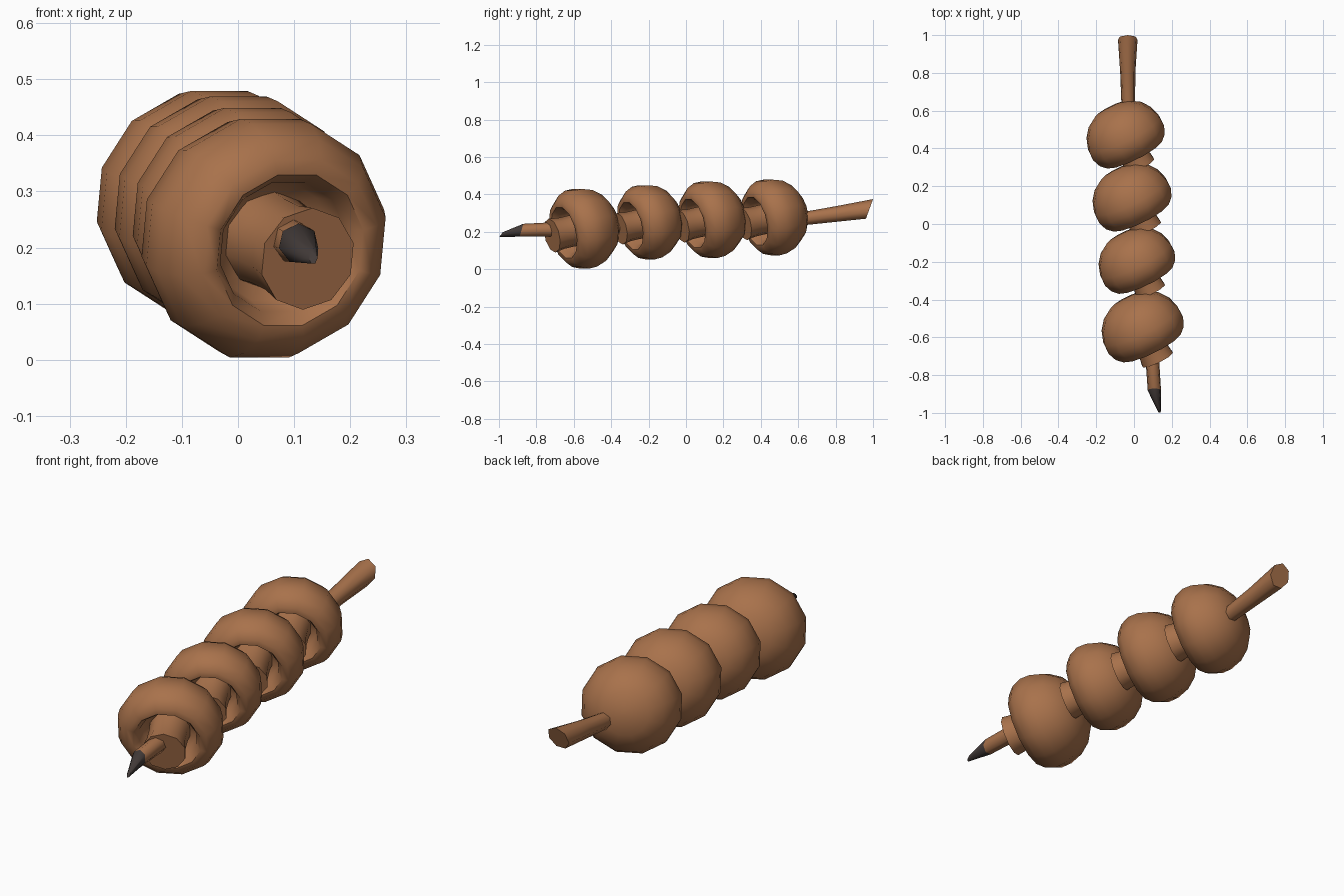
import bpy, bmesh, math
from mathutils import Vector, Matrix

if "Cube" in bpy.data.objects:
    bpy.data.objects.remove(bpy.data.objects["Cube"])


def material(name, rgb):
    m = bpy.data.materials.new(name)
    m.diffuse_color = (*rgb, 1)
    m.use_nodes = True
    m.node_tree.nodes["Principled BSDF"].inputs["Base Color"].default_value = m.diffuse_color
    return m


BROWN = material("roasted brown", (0.395, 0.168, 0.071))
CHAR = material("charred black", (0.055, 0.043, 0.04))


def loft(name, rings, mats, smooth=60):
    """Skin a list of vertex rings and cap both ends."""
    bm = bmesh.new()
    loops = [[bm.verts.new(p) for p in ring] for ring in rings]
    n = len(loops[0])
    for a, b in zip(loops, loops[1:]):
        for i in range(n):
            j = (i + 1) % n
            bm.faces.new((a[i], a[j], b[j], b[i]))
    bm.faces.new(loops[0])
    bm.faces.new(loops[-1])
    bmesh.ops.recalc_face_normals(bm, faces=bm.faces)
    me = bpy.data.meshes.new(name)
    bm.to_mesh(me)
    bm.free()
    for m in mats:
        me.materials.append(m)
    ob = bpy.data.objects.new(name, me)
    bpy.context.collection.objects.link(ob)
    bpy.ops.object.select_all(action='DESELECT')
    bpy.context.view_layer.objects.active = ob
    ob.select_set(True)
    bpy.ops.object.shade_smooth_by_angle(angle=math.radians(smooth))
    return ob


def lathe(name, profile, centre, axis, scale, sides, widen=1.0):
    """Turn a (radius, height) profile around a tilted axis."""
    mat = (Matrix.Translation(centre)
           @ axis.to_track_quat('Z', 'Y').to_matrix().to_4x4()
           @ Matrix.Scale(scale, 4))
    rings = [[mat @ Vector((widen * r * math.cos(a), r * math.sin(a), h))
              for a in (2 * math.pi * (i + 0.5) / sides for i in range(sides))]
             for r, h in profile]
    return loft(name, rings, [BROWN])


# Mushrooms: domed cap with a rolled rim and a hollow around the stem
CAP = [(0.02, -0.163), (0.10, -0.150), (0.158, -0.110), (0.194, -0.06),
       (0.213, 0.00), (0.214, 0.045), (0.196, 0.09), (0.165, 0.122),
       (0.138, 0.124), (0.118, 0.095), (0.108, 0.05), (0.05, 0.03)]
STEM = [(0.088, 0.02), (0.082, 0.08), (0.082, 0.14), (0.090, 0.195)]
AXIS = Vector((0.43, -0.88, -0.21)).normalized()
MUSHROOMS = [((0.038, -0.54, 0.222), 1.03),
             ((0.008, -0.19, 0.256), 0.96),
             ((-0.018, 0.145, 0.27), 0.99),
             ((-0.052, 0.477, 0.282), 0.98)]
for k, (centre, scale) in enumerate(MUSHROOMS, 1):
    lathe(f"mushroom_cap_{k}", CAP, centre, AXIS, scale, 12, 1.03)
    lathe(f"mushroom_stem_{k}", STEM, centre, AXIS, scale, 10)

# Skewer: (x, y, z, half width, half height, slant of the ring in y)
PATH = [(0.134, -0.99, 0.184, 0.008, 0.014, 0.01),
        (0.108, -0.88, 0.207, 0.036, 0.036, 0.01),
        (0.096, -0.70, 0.212, 0.037, 0.040, 0),
        (0.060, -0.35, 0.230, 0.036, 0.036, 0),
        (-0.030, 0.62, 0.268, 0.037, 0.037, 0),
        (-0.033, 0.80, 0.293, 0.041, 0.044, 0),
        (-0.033, 0.98, 0.320, 0.053, 0.055, 0.02)]
SIDES = 7
rings = []
for x, y, z, w, h, slant in PATH:
    angles = [2 * math.pi * i / SIDES + math.pi / 2 for i in range(SIDES)]
    rings.append([Vector((x + w * math.cos(a), y + slant * math.sin(a),
                          z + h * math.sin(a))) for a in angles])
skewer = loft("skewer", rings, [BROWN, CHAR], 60)

# Charred point
for f in skewer.data.polygons:
    f.material_index = 1 if f.center.y < -0.9 else 0
